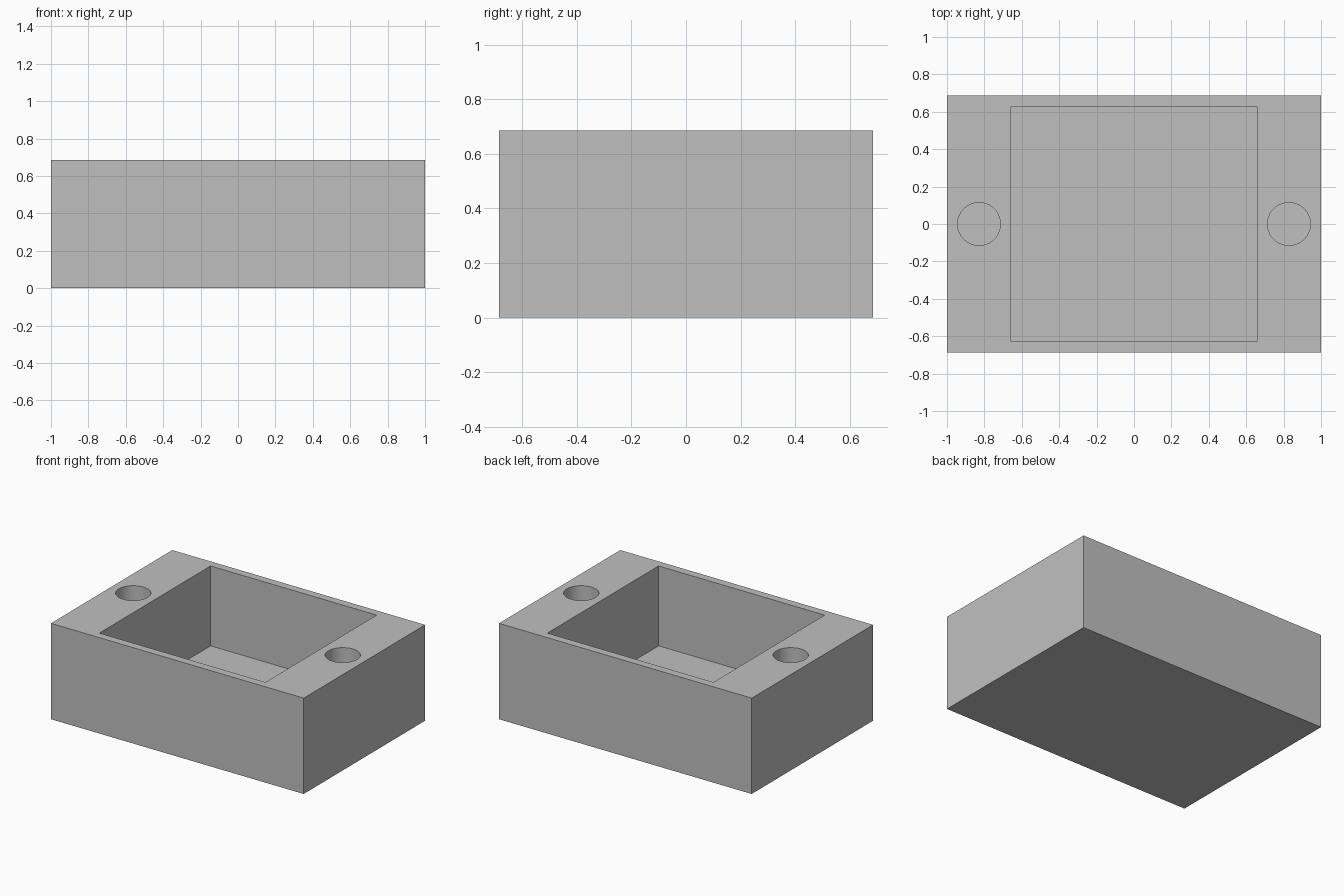
import bpy

if "Cube" in bpy.data.objects:
    bpy.data.objects.remove(bpy.data.objects["Cube"], do_unlink=True)

UNIT = 2 / 35                      # the block is 35 x 24 x 12 units
WIDTH, DEPTH, HEIGHT = 35 * UNIT, 24 * UNIT, 12 * UNIT
FLOOR = 2 * UNIT                   # material left under the recesses
CUT_HEIGHT = HEIGHT                # cutters rise well past the top face

grey = bpy.data.materials.new("grey")
grey.use_nodes = True
color = (0.53, 0.53, 0.53, 1)
grey.diffuse_color = color
grey.node_tree.nodes["Principled BSDF"].inputs["Base Color"].default_value = color


def box(name, x, y, z, bottom):
    bpy.ops.mesh.primitive_cube_add(size=1, location=(0, 0, bottom + z / 2))
    obj = bpy.context.object
    obj.name = name
    obj.scale = (x, y, z)
    bpy.ops.object.transform_apply(location=True, rotation=False, scale=True)
    obj.data.materials.append(grey)
    return obj


def hole(name, x):
    bpy.ops.mesh.primitive_cylinder_add(
        vertices=64, radius=2 * UNIT, depth=CUT_HEIGHT,
        location=(x, 0, FLOOR + CUT_HEIGHT / 2))
    obj = bpy.context.object
    obj.name = name
    obj.data.materials.append(grey)
    return obj


# Solid block
block = box("block", WIDTH, DEPTH, HEIGHT, 0)

# Central pocket and a round blind hole on each side
cutters = [box("pocket_cutter", 23 * UNIT, 22 * UNIT, CUT_HEIGHT, FLOOR)]
for side, sign in (("left", 1), ("right", -1)):
    cutters.append(hole(side + "_hole_cutter", sign * 14.5 * UNIT))

bpy.ops.object.select_all(action="DESELECT")
bpy.context.view_layer.objects.active = block
block.select_set(True)
for cutter in cutters:
    cut = block.modifiers.new(cutter.name, "BOOLEAN")
    cut.operation = "DIFFERENCE"
    cut.solver = "EXACT"
    cut.object = cutter
    bpy.ops.object.modifier_apply(modifier=cut.name)
    bpy.data.objects.remove(cutter, do_unlink=True)

# Smooth hole walls, crisp rims
bpy.ops.object.shade_smooth_by_angle()
